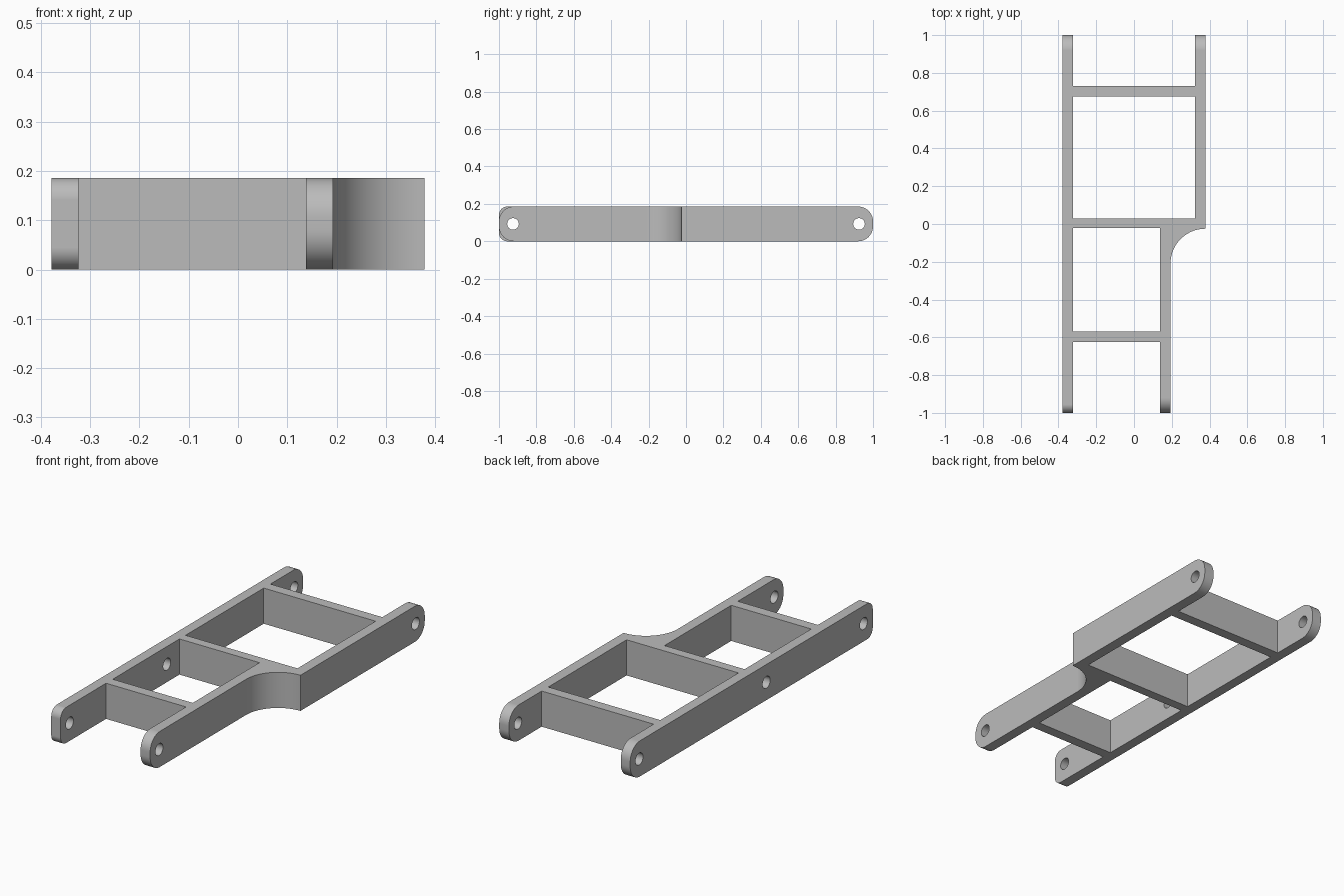
import bpy, bmesh, math
from mathutils import Matrix

if "Cube" in bpy.data.objects:
    bpy.data.objects.remove(bpy.data.objects["Cube"], do_unlink=True)

HEIGHT = 0.186
MID = HEIGHT / 2
# Rail faces, from the straight side to the stepped side
X0, X1 = -0.378, -0.324
N0, N1 = 0.138, 0.193      # narrow front rail
W0, W1 = 0.322, 0.378      # wide rear rail
STEP_Y = -0.025

grey = bpy.data.materials.new("satin grey")
grey.use_nodes = True
colour = (0.5, 0.5, 0.5, 1)
grey.diffuse_color = colour
grey.node_tree.nodes["Principled BSDF"].inputs["Base Color"].default_value = colour


def make_object(name, bm):
    mesh = bpy.data.meshes.new(name)
    bm.to_mesh(mesh)
    bm.free()
    mesh.materials.append(grey)
    obj = bpy.data.objects.new(name, mesh)
    bpy.context.collection.objects.link(obj)
    return obj


def pocket_cutter(xa, xb, ya, yb):
    bm = bmesh.new()
    size = Matrix.Diagonal((xb - xa, yb - ya, 1, 1))
    place = Matrix.Translation(((xa + xb) / 2, (ya + yb) / 2, MID))
    bmesh.ops.create_cube(bm, size=1, matrix=place @ size)
    return make_object("pocket_cutter", bm)


def bolt_cutter(x, y, length):
    bm = bmesh.new()
    place = Matrix.Translation((x, y, MID)) @ Matrix.Rotation(math.pi / 2, 4, 'Y')
    bmesh.ops.create_cone(bm, cap_ends=True, segments=32, radius1=0.031,
                          radius2=0.031, depth=length, matrix=place)
    return make_object("bolt_cutter", bm)


# Plan outline: forked ends and a concave fillet where the frame widens
r = W1 - N1
fillet = [(W1 - r * math.cos(a), STEP_Y - r + r * math.sin(a))
          for a in (math.pi / 2 * i / 20 for i in range(21))]
outline = ([(X0, -1), (X1, -1), (X1, -0.625), (N0, -0.625), (N0, -1), (N1, -1)]
           + fillet
           + [(W1, 1), (W0, 1), (W0, 0.73), (X1, 0.73), (X1, 1), (X0, 1)])

bm = bmesh.new()
base = bm.faces.new([bm.verts.new((x, y, 0)) for x, y in outline])
grown = bmesh.ops.extrude_face_region(bm, geom=[base])
bmesh.ops.translate(bm, vec=(0, 0, HEIGHT),
                    verts=[v for v in grown["geom"] if isinstance(v, bmesh.types.BMVert)])
bmesh.ops.recalc_face_normals(bm, faces=bm.faces)


# Rounded rail tips; the straight rail has a tighter radius at the front
def round_tips(radius, chosen):
    edges = [e for e in bm.edges
             if all(abs(abs(v.co.y) - 1) < 1e-4 for v in e.verts)
             and abs(e.verts[0].co.z - e.verts[1].co.z) < 1e-4
             and chosen(e.verts[0].co)]
    bmesh.ops.bevel(bm, geom=edges, offset=radius, offset_type='OFFSET',
                    segments=10, profile=0.5, affect='EDGES')


round_tips(0.045, lambda c: c.y < 0 and c.x < 0)
round_tips(0.08, lambda c: c.y > 0 or c.x > 0)
frame = make_object("ladder_frame", bm)

# Pockets between the crossbars, tip bolt holes, and one hole in the straight rail
cutters = [pocket_cutter(X1, W0, 0.03, 0.675),
           pocket_cutter(X1, N0, -0.57, -0.02),
           bolt_cutter(0, 0.925, 1),
           bolt_cutter(0, -0.925, 1),
           bolt_cutter(X0, -0.123, 0.3)]

bpy.ops.object.select_all(action='DESELECT')
frame.select_set(True)
bpy.context.view_layer.objects.active = frame
for cutter in cutters:
    cut = frame.modifiers.new("cut", 'BOOLEAN')
    cut.operation = 'DIFFERENCE'
    cut.solver = 'EXACT'
    cut.object = cutter
    bpy.ops.object.modifier_apply(modifier=cut.name)
    bpy.data.objects.remove(cutter, do_unlink=True)

# Smooth curves, crisp edges and flat broad faces
bpy.ops.object.shade_smooth_by_angle(angle=math.radians(30))
weighted = frame.modifiers.new("flat_faces", 'WEIGHTED_NORMAL')
weighted.keep_sharp = True
